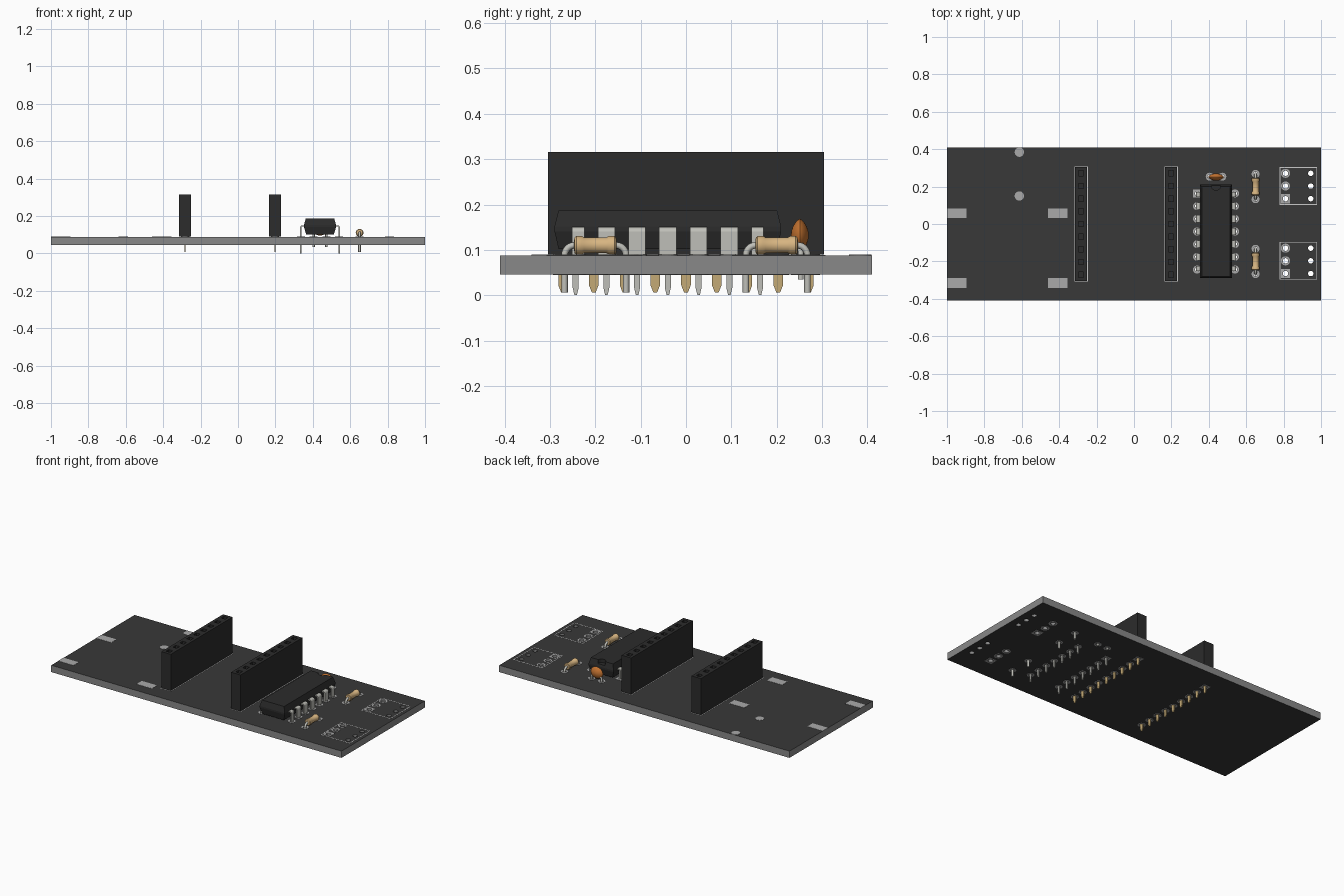
import bpy, bmesh, math
from mathutils import Vector

if "Cube" in bpy.data.objects:
    bpy.data.objects.remove(bpy.data.objects["Cube"])

P = 0.0678               # pin pitch
ZB, ZT = 0.046, 0.088    # board bottom / top


def mat(name, r, g, b):
    m = bpy.data.materials.new(name)
    m.diffuse_color = (r, g, b, 1)
    m.use_nodes = True
    m.node_tree.nodes["Principled BSDF"].inputs["Base Color"].default_value = m.diffuse_color
    return m


MASK = mat("board_mask", 0.04, 0.04, 0.04)
CORE = mat("board_core", 0.25, 0.25, 0.25)
BLACK = mat("black_plastic", 0.025, 0.025, 0.025)
PAD = mat("pad_metal", 0.4, 0.4, 0.4)
SILK = mat("print_white", 0.6, 0.6, 0.6)
STEEL = mat("steel", 0.52, 0.52, 0.48)
GOLD = mat("gold", 0.55, 0.4, 0.18)
TAN = mat("tan", 0.68, 0.46, 0.22)
ORANGE = mat("orange", 0.55, 0.17, 0.03)


def finish(name, bm, material, smooth=False):
    bmesh.ops.remove_doubles(bm, verts=bm.verts, dist=1e-5)
    bmesh.ops.recalc_face_normals(bm, faces=bm.faces)
    for f in bm.faces:
        f.smooth = False
    me = bpy.data.meshes.new(name)
    bm.to_mesh(me)
    bm.free()
    ob = bpy.data.objects.new(name, me)
    bpy.context.collection.objects.link(ob)
    me.materials.clear()
    me.materials.append(material)
    if smooth:
        bpy.ops.object.select_all(action='DESELECT')
        ob.select_set(True)
        bpy.context.view_layer.objects.active = ob
        bpy.ops.object.shade_smooth_by_angle(angle=math.radians(40))
    return ob


def circle(x, y, r, n=20):
    return [(x + r * math.cos(2 * math.pi * i / n), y + r * math.sin(2 * math.pi * i / n)) for i in range(n)]


def rect(x, y, hx, hy):
    return [(x - hx, y - hy), (x + hx, y - hy), (x + hx, y + hy), (x - hx, y + hy)]


def plate(name, loops, z0, z1, material):
    """Filled outline loops (inner loops are holes) extruded from z0 to z1."""
    cu = bpy.data.curves.new(name, 'CURVE')
    cu.dimensions, cu.fill_mode, cu.extrude = '2D', 'BOTH', (z1 - z0) / 2
    for loop in loops:
        s = cu.splines.new('POLY')
        s.points.add(len(loop) - 1)
        for p, (x, y) in zip(s.points, loop):
            p.co = (x, y, 0, 1)
        s.use_cyclic_u = True
    tmp = bpy.data.objects.new(name + "_curve", cu)
    bpy.context.collection.objects.link(tmp)
    me = bpy.data.meshes.new_from_object(tmp.evaluated_get(bpy.context.evaluated_depsgraph_get()))
    bpy.data.objects.remove(tmp)
    bm = bmesh.new()
    bm.from_mesh(me)
    bmesh.ops.translate(bm, verts=bm.verts, vec=(0, 0, (z0 + z1) / 2))
    return finish(name, bm, material)


def prism(bm, pts, a, b, axis):
    """Extrude a (side, z) profile from a to b along x or y."""
    put = (lambda p, t: (t, p[0], p[1])) if axis == 'x' else (lambda p, t: (p[0], t, p[1]))
    ra, rb = ([bm.verts.new(put(p, t)) for p in pts] for t in (a, b))
    bm.faces.new(ra)
    bm.faces.new(rb[::-1])
    for i in range(len(pts)):
        j = (i + 1) % len(pts)
        bm.faces.new((ra[i], rb[i], rb[j], ra[j]))


def pin(bm, x, y, w, t, z0, z1):
    pts = [(y - w, z1), (y - w, z0 + 0.016), (y - w * 0.4, z0), (y + w * 0.4, z0), (y + w, z0 + 0.016), (y + w, z1)]
    prism(bm, pts, x - t, x + t, 'x')


def lathe(name, profile, centre, material, n=24):
    """Revolve (radius, y) points round the y axis."""
    bm = bmesh.new()
    rings = [[bm.verts.new(Vector(centre) + Vector((x, y, z))) for x, z in circle(0, 0, max(r, 1e-4), n)]
             for r, y in profile]
    for a, b in zip(rings, rings[1:]):
        for i in range(n):
            j = (i + 1) % n
            bm.faces.new((a[i], a[j], b[j], b[i]))
    bm.faces.new(rings[0])
    bm.faces.new(rings[-1])
    return finish(name, bm, material, True)


def wire(name, paths, radius, material):
    cu = bpy.data.curves.new(name, 'CURVE')
    cu.dimensions, cu.bevel_depth, cu.bevel_resolution, cu.use_fill_caps = '3D', radius, 2, True
    for path in paths:
        s = cu.splines.new('POLY')
        s.points.add(len(path) - 1)
        for p, co in zip(s.points, path):
            p.co = (*co, 1)
    ob = bpy.data.objects.new(name, cu)
    bpy.context.collection.objects.link(ob)
    cu.materials.append(material)


# Hole layout: x, y, hole radius, pad radius, square pad
HX = (-0.283, 0.198)
HY = [4 * P - i * P for i in range(9)]
DX, DY = 0.4385, -0.04
DIP_Y = [DY + (3 - i) * P for i in range(7)]
holes = [(x, y, 0.0133, 0.0225, i == 0) for x in HX for i, y in enumerate(HY)]
holes += [(DX + s * 0.1016, y, 0.0107, 0.0213, s < 0 and i == 0) for s in (-1, 1) for i, y in enumerate(DIP_Y)]
holes += [(0.65, c + s * P, 0.0107, 0.0213, False) for c in (0.2, -0.2) for s in (-1, 1)]
holes += [(DX + s * P / 2, 0.253, 0.0107, 0.0213, False) for s in (-1, 1)]
for c in (0.203, -0.197):
    holes += [(0.81, c + k * P, 0.0145, 0.0245, k < 0) for k in (-1, 0, 1)]
    holes += [(0.945, c + k * P, 0.0145, 0, False) for k in (-1, 0, 1)]

# Circuit board with drilled holes, dark faces and grey edges
board = plate("circuit_board", [rect(0, 0, 1, 0.41)] + [circle(x, y, r) for x, y, r, _, _ in holes], ZB, ZT, CORE)
board.data.materials.append(MASK)
for f in board.data.polygons:
    f.material_index = int(abs(f.normal.z) > 0.5)

# Solder pads on both sides
rings = []
for x, y, r, pr, square in holes:
    if pr:
        rings += [rect(x, y, pr, pr) if square else circle(x, y, pr), circle(x, y, r)]
plate("top_solder_pads", rings, ZT, ZT + 0.0012, PAD)
plate("bottom_solder_pads", rings, ZB - 0.0012, ZB, PAD)
plate("surface_pads", [rect(x, y, 0.0525, 0.026) for x in (-0.9475, -0.4075) for y in (0.057, -0.315)]
      + [circle(-0.613, y, 0.025, 32) for y in (0.384, 0.15)], ZT, ZT + 0.0012, PAD)

# Printed outlines
lines = []
for x, y, hx, hy in [(HX[0], 0, 0.036, 0.308), (HX[1], 0, 0.036, 0.308),
                     (0.8785, 0.203, 0.1, 0.101), (0.8785, -0.197, 0.1, 0.101)]:
    lines += [rect(x, y, hx, hy), rect(x, y, hx - 0.004, hy - 0.004)]
plate("printed_outlines", lines, ZT, ZT + 0.0006, SILK)

# Socket headers with gold pins
for side, x in zip(("left", "right"), HX):
    plate(side + "_header_body", [rect(x, 0, 0.0325, 0.304)] + [rect(x, y, 0.014, 0.014) for y in HY],
          0.13, 0.316, BLACK)
    plate(side + "_header_base", [rect(x, 0, 0.0325, 0.304)], 0.0895, 0.13, BLACK)
    bm = bmesh.new()
    for y in HY:
        pin(bm, x, y, 0.0105, 0.003, 0.006, 0.1)
    finish(side + "_header_pins", bm, GOLD)

# Chip body: three tapered levels, with an end notch
bm = bmesh.new()
levels = [[bm.verts.new((x, y, z)) for x, y in rect(DX, DY, hx, hy)]
          for hx, hy, z in ((0.074, 0.241, 0.102), (0.086, 0.25, 0.141), (0.086, 0.25, 0.151), (0.076, 0.241, 0.187))]
for a, b in zip(levels, levels[1:]):
    for i in range(4):
        j = (i + 1) % 4
        bm.faces.new((a[i], a[j], b[j], b[i]))
bm.faces.new(levels[0])
bm.faces.new(levels[-1])
chip = finish("chip_body", bm, BLACK)
cutter = plate("notch_cutter", [circle(DX, DY + 0.245, 0.025, 24)], 0.165, 0.2, BLACK)
cutter.hide_render = True
cutter.hide_set(True)
mod = chip.modifiers.new("notch", 'BOOLEAN')
mod.operation, mod.object, mod.solver = 'DIFFERENCE', cutter, 'EXACT'

# Chip legs: bent wide shoulder, then a narrow tip; end legs are cut short outside
leg = [(-0.075, 0.150), (-0.098, 0.150), (-0.103, 0.147), (-0.106, 0.141), (-0.106, 0.089),
       (-0.0985, 0.089), (-0.0985, 0.139), (-0.096, 0.1425), (-0.075, 0.1425)]
bm = bmesh.new()
for s in (1, -1):
    for i, y in enumerate(DIP_Y):
        lo = y - (0.008 if i == 6 else 0.019)
        hi = y + (0.008 if i == 0 else 0.019)
        prism(bm, [(DX + s * px, z) for px, z in leg], lo, hi, 'y')
        pin(bm, DX - s * 0.1022, y, 0.0065, 0.0035, 0.0, 0.09)
finish("chip_legs", bm, STEEL)

# Resistors with bent leads
body = [(0.008, -0.047), (0.017, -0.046), (0.0205, -0.042), (0.0205, -0.030), (0.0175, -0.025)]
body += [(r, -y) for r, y in reversed(body)]
for side, c in (("back", 0.2), ("front", -0.2)):
    lathe(side + "_resistor_body", body, (0.65, c, 0.110), TAN)
    paths = []
    for s in (-1, 1):
        arc = [(0.65, c + s * (P - 0.022 + 0.022 * math.sin(a)), 0.088 + 0.022 * math.cos(a))
               for a in (k * math.pi / 12 for k in range(7))]
        paths.append([(0.65, c + s * 0.04, 0.110)] + arc + [(0.65, c + s * P, 0.006)])
    wire(side + "_resistor_leads", paths, 0.0072, STEEL)

# Lens-shaped capacitor with two leads
lens = [(0.042 * math.cos(a), 0.0195 * math.copysign(abs(math.sin(a)) ** 1.5, a))
        for a in (math.pi * (k / 12 - 0.5) for k in range(13))]
disc = lathe("capacitor_body", lens, (0, 0, 0), ORANGE, 32)
disc.location, disc.scale = (DX, 0.251, 0.132), (1, 1, 0.87)
wire("capacitor_leads", [[(DX + s * 0.02, 0.253, 0.125), (DX + s * P / 2, 0.253, 0.105),
                          (DX + s * P / 2, 0.253, 0.035)] for s in (-1, 1)], 0.0065, STEEL)
